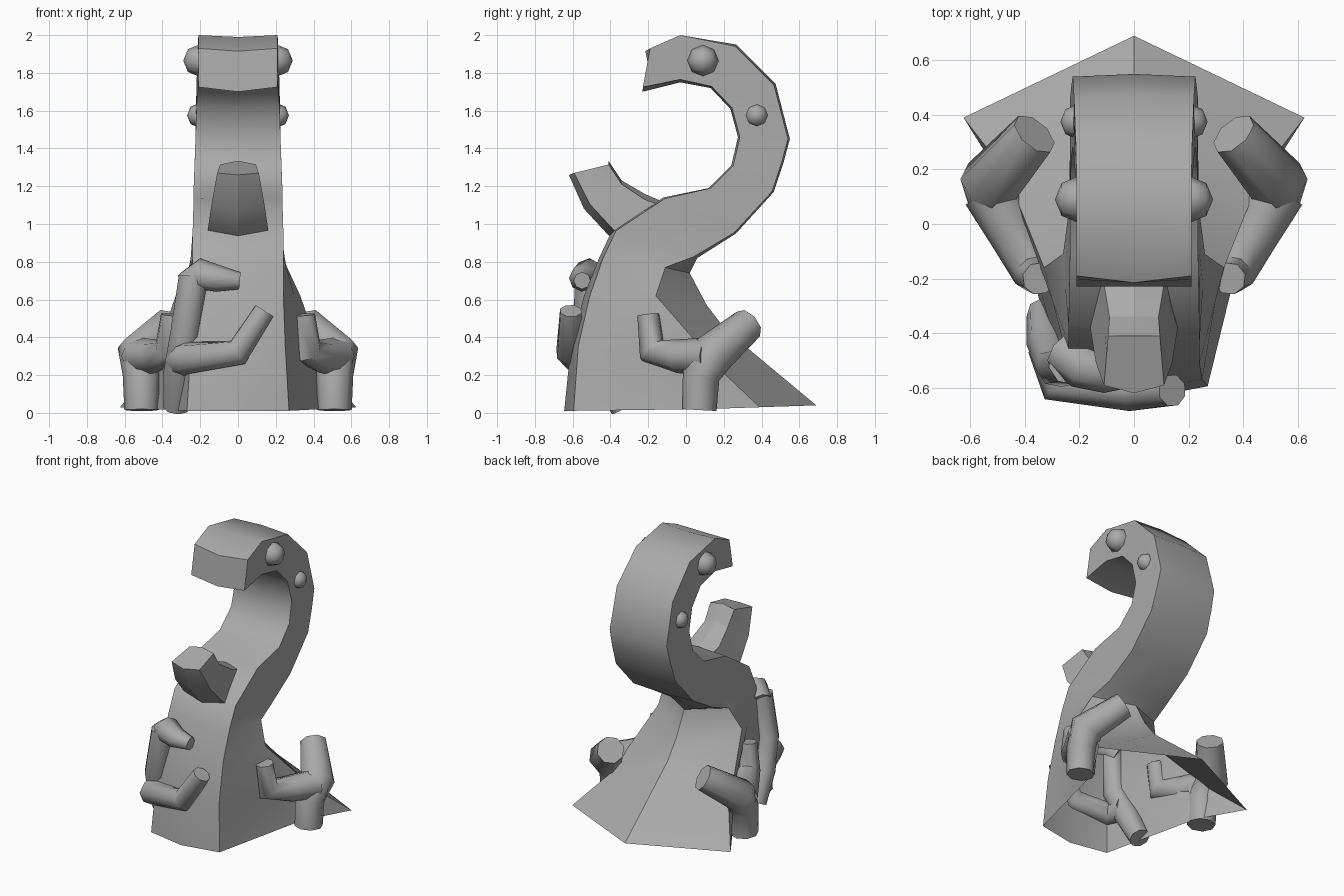
import bpy, bmesh
from math import radians
from mathutils import Vector, Matrix

cube = bpy.data.objects.get("Cube")
if cube:
    bpy.data.objects.remove(cube, do_unlink=True)

GREY = (0.4, 0.4, 0.4, 1)
stone = bpy.data.materials.new("plain_grey")
stone.use_nodes = True
stone.diffuse_color = GREY
stone.node_tree.nodes["Principled BSDF"].inputs["Base Color"].default_value = GREY


def finish(name, mesh, angle=30):
    """Link a mesh, colour it and shade it smooth with sharp creases."""
    obj = bpy.data.objects.new(name, mesh)
    bpy.context.collection.objects.link(obj)
    mesh.materials.clear()
    mesh.materials.append(stone)
    bpy.ops.object.select_all(action="DESELECT")
    obj.select_set(True)
    bpy.context.view_layer.objects.active = obj
    bpy.ops.object.shade_smooth_by_angle(angle=radians(angle))
    return obj


def loft(name, rings, angle):
    """Skin a list of equal point rings, open at the first and capped at the last."""
    bm = bmesh.new()
    loops = [[bm.verts.new(p) for p in ring] for ring in rings]
    for a, b in zip(loops, loops[1:]):
        for i in range(len(a)):
            j = (i + 1) % len(a)
            bm.faces.new((a[i], a[j], b[j], b[i]))
    bm.faces.new(loops[-1])
    bmesh.ops.recalc_face_normals(bm, faces=bm.faces)
    mesh = bpy.data.meshes.new(name)
    bm.to_mesh(mesh)
    bm.free()
    return finish(name, mesh, angle)


def ridged_ring(fy, fz, by, bz, width, inset, flare=None, middle=None):
    """Eight points: front and back ridge on the centre line, sides pulled in."""
    front, back = Vector((0, fy, fz)), Vector((0, by, bz))
    pull = (back - front).normalized() * inset
    side = Vector((width, 0, 0))
    fore = front + pull + side
    rear = Vector(flare) if flare else back - pull + side
    mid = Vector(middle) if middle else fore.lerp(rear, 0.65)
    right = [Vector((-p.x, p.y, p.z)) for p in (rear, mid, fore)]
    return [front, fore, mid, rear, back] + right


def tube(name, points, flip=1):
    """Eight-sided limb through (x, y, z, radius) points."""
    curve = bpy.data.curves.new(name, "CURVE")
    curve.dimensions = "3D"
    curve.bevel_depth = 1
    curve.bevel_resolution = 2
    curve.use_fill_caps = True
    spline = curve.splines.new("POLY")
    spline.points.add(len(points) - 1)
    for p, (x, y, z, r) in zip(spline.points, points):
        p.co = (x * flip, y, z, 1)
        p.radius = r
    temp = bpy.data.objects.new(name + "_path", curve)
    bpy.context.collection.objects.link(temp)
    bpy.context.view_layer.update()
    graph = bpy.context.evaluated_depsgraph_get()
    mesh = bpy.data.meshes.new_from_object(temp.evaluated_get(graph))
    bpy.data.objects.remove(temp, do_unlink=True)
    finish(name, mesh, 62)


# Curled body with a flared cape at the lower back, hollow underneath
body = [
    (-.645, .01, .69, .04, .27, .05, (.625, .39, .03), (.44, .1, .02)),
    (-.61, .35, .21, .44, .25, .04, (.47, .19, .22), (.37, -.02, .28)),
    (-.54, .62, .11, .57, .24, .03, (.33, -.16, .62)),
    (-.46, .82, .02, .74, .24, .02, (.26, -.11, .77)),
    (-.39, .97, .06, .82, .24, .02),
    (-.12, 1.14, .265, .95, .235, .01),
    (.12, 1.19, .465, 1.17, .235, .01),
    (.24, 1.31, .515, 1.32, .23, .01),
    (.275, 1.46, .55, 1.45, .225, .01),
    (.235, 1.61, .475, 1.74, .22, .01),
    (.13, 1.72, .265, 1.95, .212, .01),
    (-.03, 1.75, -.03, 1.99, .21, .015, (.21, -.03, 2.0)),
    (-.23, 1.70, -.215, 1.915, .21, .025, (.21, -.19, 1.93)),
]
loft("curled_body", [ridged_ring(*row) for row in body], 36)

# Spur on the chest, narrower along its top
spur = [
    (-.34, .90, -.08, 1.10, .15, .04, (.10, -.08, 1.08)),
    (-.41, .94, -.22, 1.16, .16, .04, (.11, -.22, 1.13)),
    (-.54, 1.08, -.34, 1.23, .14, .04, (.09, -.34, 1.21)),
    (-.62, 1.26, -.41, 1.335, .11, .03, (.095, -.41, 1.315)),
]
loft("chest_spur", [ridged_ring(*row) for row in spur], 20)

for label, flip in (("left", 1), ("right", -1)):
    # Round studs on both sides of the curl
    for part, y, z, r in (("upper", .09, 1.865, .085), ("lower", .375, 1.575, .065)):
        mesh = bpy.data.meshes.new(label)
        bm = bmesh.new()
        bmesh.ops.create_uvsphere(bm, u_segments=8, v_segments=4, radius=r)
        bmesh.ops.rotate(bm, verts=bm.verts, matrix=Matrix.Rotation(radians(90), 3, "Y"))
        bmesh.ops.translate(bm, verts=bm.verts, vec=(.205 * flip, y, z))
        bm.to_mesh(mesh)
        bm.free()
        finish(f"{label}_{part}_stud", mesh, 62)

    # Branching side limbs
    tube(f"{label}_side_trunk", [
        (.51, .07, .015, .092), (.51, .08, .2, .1),
        (.525, .15, .32, .115), (.365, .33, .47, .09)], flip)
    tube(f"{label}_side_branch", [
        (.53, .12, .3, .1), (.44, -.04, .3, .09),
        (.365, -.18, .33, .08), (.35, -.2, .52, .06)], flip)

# Branching limb that wraps the front right corner
tube("front_trunk", [
    (-.325, -.33, .025, .07), (-.31, -.43, .22, .085),
    (-.28, -.52, .42, .08), (-.235, -.51, .72, .08)])
tube("front_upper_branch", [
    (-.26, -.47, .68, .08), (-.19, -.52, .735, .085),
    (-.1, -.55, .71, .07), (.01, -.55, .70, .045)])
tube("front_lower_branch", [
    (-.3, -.45, .28, .09), (-.27, -.58, .29, .085),
    (0, -.615, .32, .075), (.14, -.61, .54, .06)])
